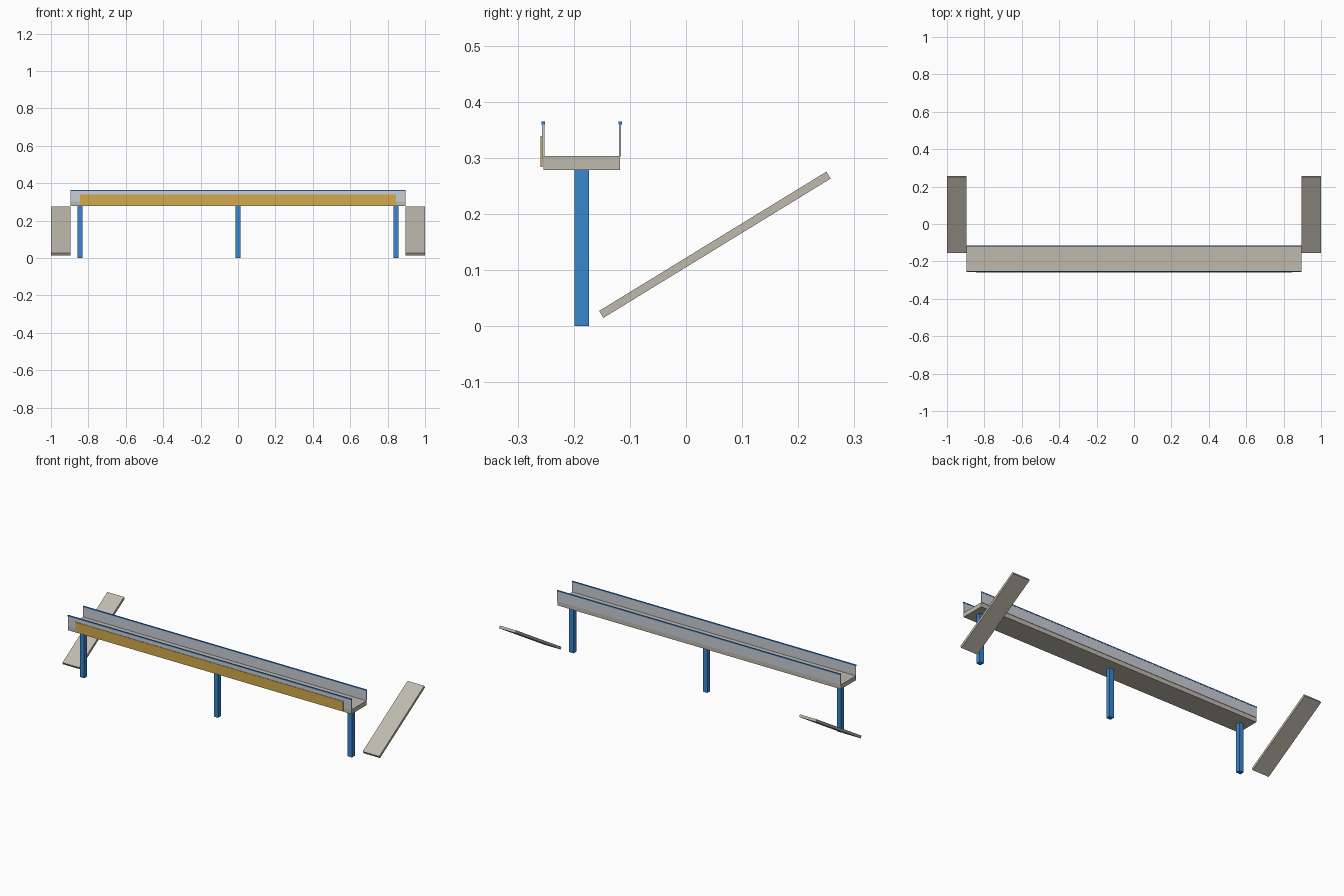
import bpy
from math import radians

cube = bpy.data.objects.get("Cube")
if cube:
    bpy.data.objects.remove(cube, do_unlink=True)


def material(name, rgb):
    mat = bpy.data.materials.new(name)
    mat.use_nodes = True
    mat.diffuse_color = (*rgb, 1)
    mat.node_tree.nodes["Principled BSDF"].inputs["Base Color"].default_value = (*rgb, 1)
    return mat


concrete = material("warm grey concrete", (0.52, 0.49, 0.42))
blue = material("blue steel", (0.04, 0.24, 0.62))
glass = material("pale glass", (0.58, 0.62, 0.68))
gold = material("gold sign", (0.66, 0.40, 0.07))


def box(name, mat, center, size, tilt=0):
    bpy.ops.mesh.primitive_cube_add(size=1, location=center, rotation=(tilt, 0, 0))
    obj = bpy.context.object
    obj.name = name
    obj.scale = size
    obj.data.materials.append(mat)
    return obj


LENGTH = 1.79
DECK_Y = -0.186

# Walkway deck
box("deck", concrete, (0, DECK_Y, 0.2905), (LENGTH, 0.136, 0.025))

# Parapet panels with handrails along both edges
for side, y in (("front", -0.2545), ("back", -0.1175)):
    box(side + "_parapet", glass, (0, y, 0.331), (LENGTH, 0.004, 0.057))
    box(side + "_handrail", blue, (0, y, 0.362), (LENGTH, 0.006, 0.006))

# Long sign on the front face
box("sign_panel", gold, (0, -0.2575, 0.3115), (1.69, 0.003, 0.055))

# Supporting posts
for side, x in (("right", -0.845), ("middle", 0), ("left", 0.845)):
    box(side + "_post", blue, (x, DECK_Y, 0.139), (0.027, 0.026, 0.278))

# Sloping access ramps beyond each end
for side, x in (("right", -0.9475), ("left", 0.9475)):
    box(side + "_ramp", concrete, (x, 0.0515, 0.145), (0.105, 0.475, 0.0145), radians(31.5))
